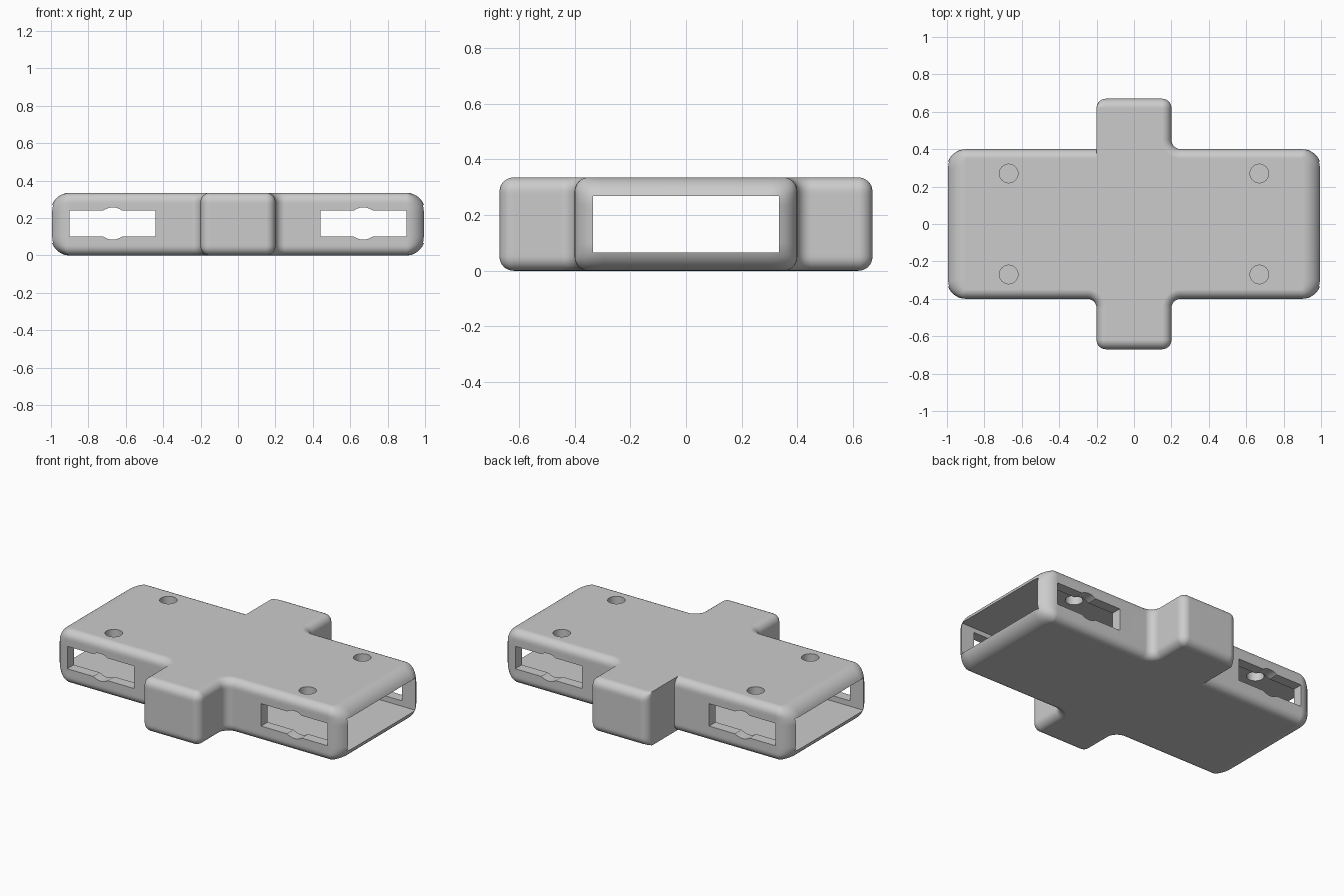
import bpy, bmesh
from math import sin, cos, pi, sqrt, radians
from mathutils import Vector

old = bpy.data.objects.get("Cube")
if old:
    bpy.data.objects.remove(old, do_unlink=True)

HEIGHT = 0.335
END_R, EDGE_R = 0.1, 0.05
STEPS, ARC = 12, 8

grey = bpy.data.materials.new("plain grey")
grey.use_nodes = True
colour = (0.6, 0.6, 0.6, 1)
grey.diffuse_color = colour
grey.node_tree.nodes["Principled BSDF"].inputs["Base Color"].default_value = colour


def inset(radius, z):
    """Distance a rounded rim pulls in at height z above its edge."""
    d = max(radius - z, 0)
    return radius - sqrt(max(radius * radius - d * d, 0))


def outline(z):
    """Cross-shaped outline with rounded corners, for one level."""
    depth = min(z, HEIGHT - z)
    e, s = inset(END_R, depth), inset(EDGE_R, depth)
    X, Y, A, L, B = 1 - e, 0.4 - s, 0.2 - s, 0.67 - s, 0.2
    body = (END_R - e, END_R - s)
    arm = (EDGE_R - s, EDGE_R - s)
    inner = (EDGE_R + s, EDGE_R + s)
    # the back arm keeps one crisp side at x = -B
    corners = [
        (X, -Y, body), (X, Y, body), (A, Y, inner), (A, L, arm),
        (-B, L, (EDGE_R, EDGE_R - s)), (-B, Y, (0, 0)),
        (-X, Y, body), (-X, -Y, body), (-A, -Y, inner), (-A, -L, arm),
        (A, -L, arm), (A, -Y, inner)]
    points = []
    n = len(corners)
    for i, (x, y, (rx, ry)) in enumerate(corners):
        p = Vector((x, y))
        before = (p - Vector(corners[i - 1][:2])).normalized()
        after = (Vector(corners[(i + 1) % n][:2]) - p).normalized()
        rx, ry = max(rx, 0.003), max(ry, 0.003)
        a = before * (rx if abs(before.x) > 0.5 else ry)
        b = after * (rx if abs(after.x) > 0.5 else ry)
        centre = p - a + b
        for k in range(ARC + 1):
            t = pi / 2 * k / ARC
            q = centre - b * cos(t) + a * sin(t)
            points.append((q.x, q.y, z))
    return points


# Housing: levels lofted from bottom to top
low = [END_R * (1 - cos(pi / 2 * k / STEPS)) for k in range(STEPS + 1)]
levels = low + [HEIGHT - z for z in reversed(low)]
bm = bmesh.new()
rings = [[bm.verts.new(p) for p in outline(z)] for z in levels]
for lower, upper in zip(rings, rings[1:]):
    for i in range(len(lower)):
        j = (i + 1) % len(lower)
        bm.faces.new((lower[i], lower[j], upper[j], upper[i]))
bm.faces.new(list(reversed(rings[0])))
bm.faces.new(rings[-1])
bmesh.ops.recalc_face_normals(bm, faces=bm.faces)
mesh = bpy.data.meshes.new("housing")
bm.to_mesh(mesh)
bm.free()
housing = bpy.data.objects.new("housing", mesh)
bpy.context.collection.objects.link(housing)
mesh.materials.append(grey)


def cut(cutter):
    """Subtract the cutter from the housing, then discard it."""
    cutter.hide_render = True
    bpy.context.view_layer.objects.active = housing
    mod = housing.modifiers.new("cut", "BOOLEAN")
    mod.operation, mod.solver, mod.object = "DIFFERENCE", "EXACT", cutter
    bpy.ops.object.modifier_apply(modifier=mod.name)
    bpy.data.objects.remove(cutter, do_unlink=True)


def box(location, size):
    bpy.ops.mesh.primitive_cube_add(size=1, location=location)
    ob = bpy.context.object
    ob.scale = size
    bpy.context.view_layer.update()
    return ob


def rod(location, radius, depth, tilt=0):
    bpy.ops.mesh.primitive_cylinder_add(
        vertices=32, radius=radius, depth=depth,
        location=location, rotation=(tilt, 0, 0))
    return bpy.context.object


# Tunnel through the whole length
mid = HEIGHT / 2
cut(box((0, 0, mid), (2.4, 0.67, 0.202)))

for side in (-1, 1):
    # Side windows with a round relief in the middle
    cut(box((side * 0.67, 0, mid + 0.003), (0.46, 1.2, 0.14)))
    cut(rod((side * 0.67, 0, mid + 0.003), 0.086, 1.2, pi / 2))
    # Screw holes in the top wall
    for end in (-1, 1):
        cut(rod((side * 0.67, end * 0.27, 0.32), 0.05, 0.2))

# Smooth rims, crisp openings
bpy.ops.object.select_all(action="DESELECT")
housing.select_set(True)
bpy.context.view_layer.objects.active = housing
bpy.ops.object.shade_smooth_by_angle(angle=radians(30))
normals = housing.modifiers.new("flat panels", "WEIGHTED_NORMAL")
normals.keep_sharp = True
